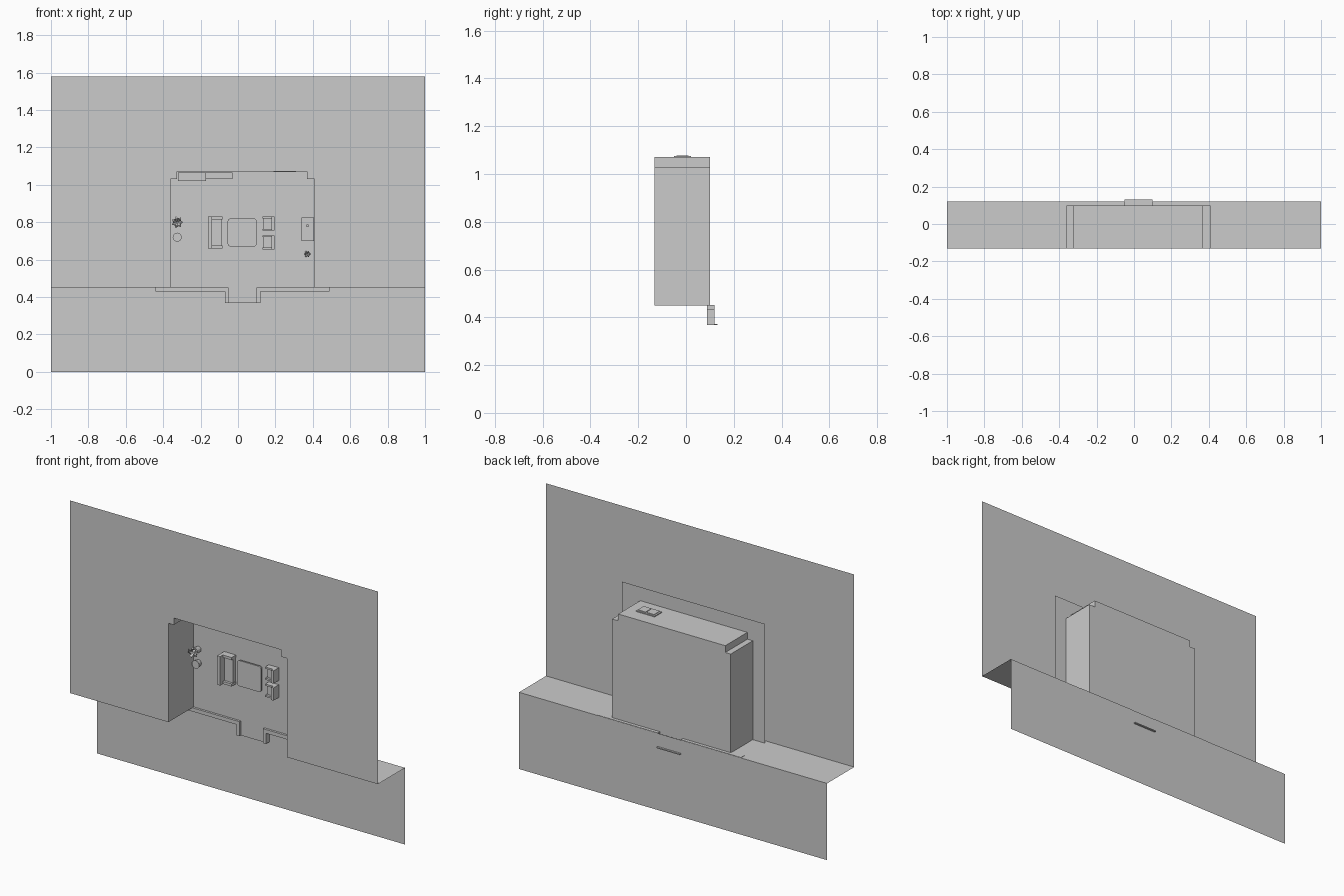
import bpy, bmesh, math
from mathutils import Vector, Matrix

cube = bpy.data.objects.get("Cube")
if cube:
    bpy.data.objects.remove(cube)

grey = bpy.data.materials.new("plain_grey")
grey.use_nodes = True
colour = (0.6, 0.6, 0.6, 1)
grey.diffuse_color = colour
grey.node_tree.nodes["Principled BSDF"].inputs["Base Color"].default_value = colour

FRONT, FLOOR, BACK, LEDGE, TOP = -0.131, 0.10, 0.12, 0.45, 1.58


def finish(name, bm):
    mesh = bpy.data.meshes.new(name)
    bm.to_mesh(mesh)
    bm.free()
    mesh.materials.append(grey)
    obj = bpy.data.objects.new(name, mesh)
    bpy.context.collection.objects.link(obj)
    return obj


def sheet(name, points):
    """One flat face through the given points."""
    bm = bmesh.new()
    bm.faces.new([bm.verts.new(p) for p in points])
    return finish(name, bm)


def upright(name, outline, y):
    return sheet(name, [(x, y, z) for x, z in outline])


def block(name, x, y, z, bevel=0):
    """Box given by its ranges along each axis."""
    bm = bmesh.new()
    bmesh.ops.create_cube(bm, size=1)
    for v in bm.verts:
        v.co = [r[0] if c < 0 else r[1] for c, r in zip(v.co, (x, y, z))]
    if bevel:
        edges = [e for e in bm.edges
                 if abs((e.verts[0].co - e.verts[1].co).y) > 1e-4]
        bmesh.ops.bevel(bm, geom=edges, offset=bevel, segments=3,
                        profile=0.5, affect='EDGES')
    return finish(name, bm)


def pot(name, x, z, radius, height, sides=12):
    """Round pot standing on the room floor."""
    bm = bmesh.new()
    bmesh.ops.create_cone(bm, cap_ends=True, segments=sides, radius1=radius * 0.75,
                          radius2=radius, depth=height)
    bm.transform(Matrix.Translation((x, FLOOR - height / 2, z))
                 @ Matrix.Rotation(math.pi / 2, 4, 'X'))
    return finish(name, bm)


def leaves(name, x, z, y, length, count):
    """Ring of folded pointed leaves."""
    bm = bmesh.new()
    for i in range(count):
        a = i * math.tau / count
        out = Vector((math.cos(a), 0, math.sin(a)))
        side = Vector((-out.z, 0, out.x)) * length * 0.3
        rise = Vector((0, -length * (0.5 + 0.5 * (i % 2)), 0))
        base = Vector((x, y, z))
        mid = base + out * length * 0.6 + rise
        tip = base + out * length + rise * 0.6
        b, l, m, r, t = [bm.verts.new(p) for p in
                         (base, mid + side, mid + rise * 0.15, mid - side, tip)]
        for face in ((b, m, l), (b, r, m), (l, m, t), (m, r, t)):
            bm.faces.new(face)
    return finish(name, bm)


# Room outline with stepped upper corners
room = [(-0.36, LEDGE), (-0.36, 1.03), (-0.325, 1.03), (-0.325, 1.07),
        (0.37, 1.07), (0.37, 1.03), (0.41, 1.03), (0.41, LEDGE)]

# Ground sheets around the room
upright("upper_ground", [(-1, LEDGE)] + room + [(1, LEDGE), (1, TOP), (-1, TOP)], FRONT)
upright("collar_plate", [(-0.44, LEDGE)] + room +
        [(0.49, LEDGE), (0.49, 1.15), (-0.44, 1.15)], -0.105)
upright("lower_ground", [(-1, 0), (1, 0), (1, LEDGE), (-1, LEDGE)], BACK)
ledge = [(-1, FRONT), (-0.36, FRONT), (-0.36, FLOOR), (-0.05, FLOOR), (-0.05, BACK - 0.001),
         (0.1, BACK - 0.001), (0.1, FLOOR), (0.41, FLOOR), (0.41, FRONT),
         (1, FRONT), (1, BACK), (-1, BACK)]
sheet("ledge", [(x, y, LEDGE) for x, y in ledge])

# Room floor with the doorway strip, and walls
upright("room_floor", room + [(0.1, LEDGE), (0.1, 0.37), (-0.05, 0.37), (-0.05, LEDGE)], FLOOR)
bm = bmesh.new()
for (xa, za), (xb, zb) in zip(room, room[1:]):
    bm.faces.new([bm.verts.new(p) for p in
                  ((xa, FRONT, za), (xb, FRONT, zb), (xb, FLOOR, zb), (xa, FLOOR, za))])
bmesh.ops.remove_doubles(bm, verts=bm.verts[:], dist=1e-5)
finish("room_walls", bm)

# Doorway kerb and step
for side, rail, leg in (("right", (-0.44, -0.07), (-0.07, -0.05)),
                        ("left", (0.12, 0.49), (0.1, 0.12))):
    block(side + "_kerb", rail, (0.087, 0.119), (0.43, 0.452))
    block(side + "_door_kerb", leg, (0.087, 0.119), (0.367, 0.452))
block("door_step", (-0.05, 0.1), (FLOOR, 0.131), (0.367, 0.373))

# Wall cabinets
block("long_cabinet", (-0.32, -0.17), (0.03, FLOOR), (1.02, 1.065))
block("short_cabinet", (-0.17, -0.03), (0.05, FLOOR), (1.03, 1.065))

# Sofa: seat, back and arms
block("sofa_seat", (-0.155, -0.085), (0.075, FLOOR), (0.67, 0.82))
block("sofa_back", (-0.16, -0.14), (0.035, FLOOR), (0.66, 0.83))
for name, z in (("lower", 0.66), ("upper", 0.815)):
    block(f"sofa_{name}_arm", (-0.14, -0.083), (0.06, FLOOR), (z, z + 0.015))

# Low table
block("table_top", (-0.055, 0.1), (0.07, 0.08), (0.67, 0.82), 0.015)
for x in (-0.04, 0.075):
    for z in (0.685, 0.795):
        block("table_leg", (x, x + 0.01), (0.08, FLOOR), (z, z + 0.01))

# Two armchairs facing the table
for z in (0.655, 0.755):
    block("chair_seat", (0.135, 0.19), (0.08, FLOOR), (z + 0.008, z + 0.067))
    block("chair_back", (0.18, 0.195), (0.05, FLOOR), (z, z + 0.075))
    for a in (z, z + 0.065):
        block("chair_arm", (0.13, 0.18), (0.066, FLOOR), (a, a + 0.01))

# Sideboard with a knob
block("sideboard", (0.34, 0.405), (0.05, FLOOR), (0.7, 0.825))
block("sideboard_knob", (0.365, 0.377), (0.04, 0.05), (0.775, 0.787))

# Plants
pot("plant_pot", -0.325, 0.8, 0.022, 0.04)
leaves("plant_leaves", -0.325, 0.8, 0.065, 0.032, 7)
pot("small_pot", -0.325, 0.72, 0.024, 0.03)
pot("corner_pot", 0.37, 0.63, 0.012, 0.02, 8)
leaves("corner_leaves", 0.37, 0.63, 0.08, 0.02, 6)

# Vent plate on the top wall
block("vent_plate", (0.19, 0.31), (-0.05, 0.02), (1.069, 1.075))
for x in (0.2, 0.255):
    block("vent_square", (x, x + 0.045), (-0.04, 0.01), (1.074, 1.078))
